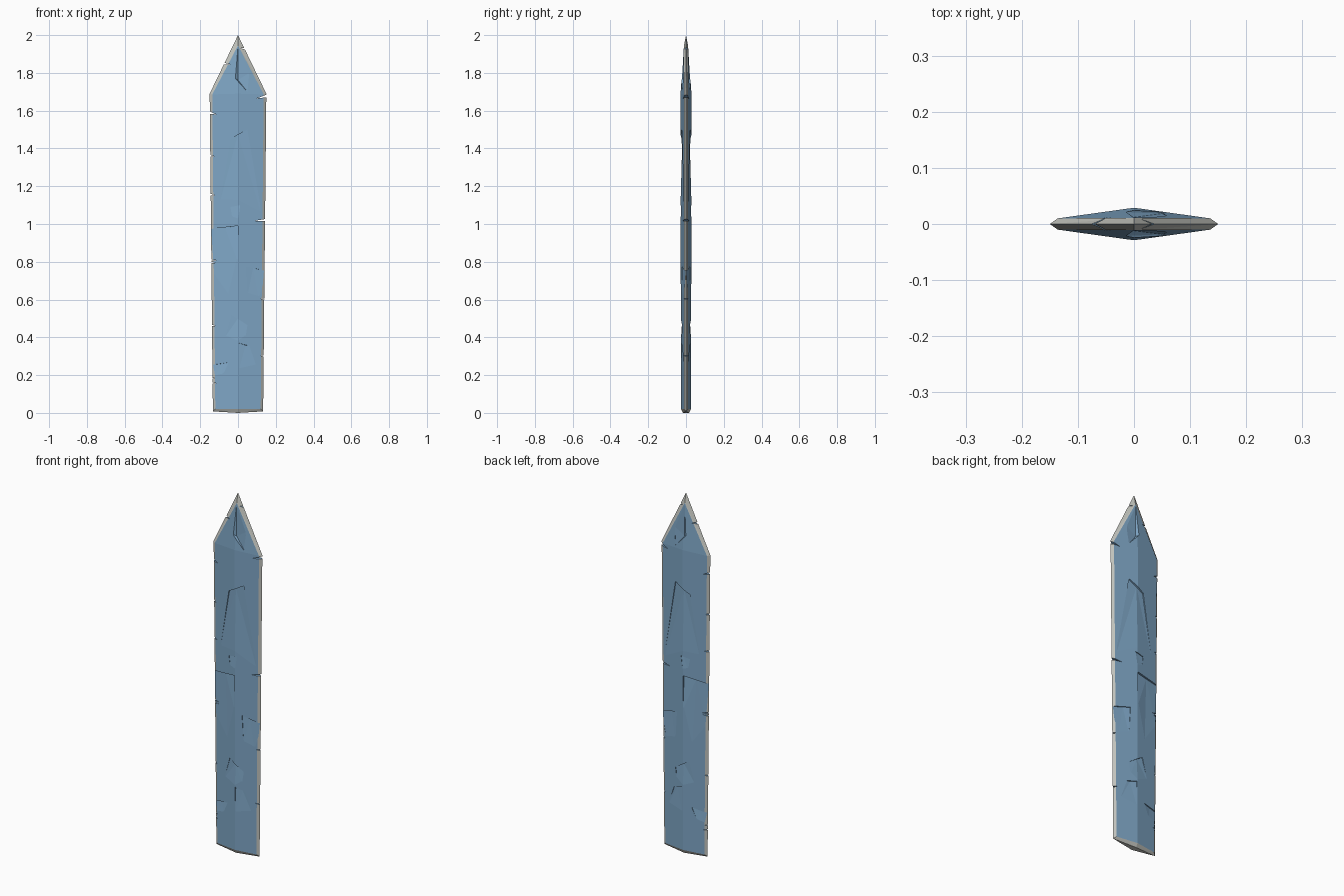
import bpy, bmesh

if "Cube" in bpy.data.objects:
    bpy.data.objects.remove(bpy.data.objects["Cube"])

def material(name, rgb):
    m = bpy.data.materials.new(name)
    m.diffuse_color = (*rgb, 1)
    m.use_nodes = True
    m.node_tree.nodes["Principled BSDF"].inputs["Base Color"].default_value = m.diffuse_color
    return m

BLUE = material("steel blue", (0.21, 0.38, 0.56))
GREY = material("pale edge grey", (0.55, 0.56, 0.52))

def make_object(name, bm, mats):
    bmesh.ops.recalc_face_normals(bm, faces=bm.faces)
    me = bpy.data.meshes.new(name)
    bm.to_mesh(me)
    bm.free()
    for m in mats:
        me.materials.append(m)
    ob = bpy.data.objects.new(name, me)
    bpy.context.collection.objects.link(ob)
    return ob

# Blade: flat diamond section with a sharpened rim
bm = bmesh.new()
V = lambda *p: bm.verts.new(p)
tip, r_sh, r_bot = V(0, 0, 2), V(.15, 0, 1.69), V(.133, 0, .008)
l_sh, l_bot = V(-.15, 0, 1.69), V(-.133, 0, .008)
base_mid = []
for s in (-1, 1):
    apex, ridge, foot = V(0, s*.011, 1.945), V(0, s*.029, 1.69), V(0, s*.027, .02)
    base = V(0, s*.016, 0)
    base_mid.append(base)
    for k, sh, bot in ((1, r_sh, r_bot), (-1, l_sh, l_bot)):
        i_sh, i_bot = V(k*.136, s*.01, 1.686), V(k*.12, s*.01, .02)
        for f in ((apex, ridge, i_sh), (ridge, i_sh, i_bot, foot)):
            bm.faces.new(f).material_index = 0
        for f in ((tip, sh, i_sh, apex), (sh, bot, i_bot, i_sh), (bot, base, foot, i_bot)):
            bm.faces.new(f).material_index = 1
bm.faces.new((r_bot, base_mid[0], l_bot, base_mid[1])).material_index = 1
bmesh.ops.triangulate(bm, faces=bm.faces)
blade = make_object("blade", bm, (BLUE, GREY))

# Height of the blade face above the middle plane
def surface(x, z):
    t = min(1, max(0, (z - 1.69) / .255))
    ridge = .027 + .002 * min(z, 1.69) / 1.69 - .018 * t
    half = (.12 + .016 * min(z, 1.69) / 1.69) * (1 - t) + .001
    return ridge - (ridge - .01) * min(1.3, abs(x) / half)

# Chipped facets: first point is the fan centre, then a ring of (x, z, depth)
F = -.0008
chips = [
    [(0, 1.475, .010), (-.04, 1.45, .006), (-.10, 1.10, F), (0, 1.10, F), (.13, 1.03, F), (.05, 1.50, .006)],
    [(0, 1.098, .006), (-.04, 1.09, .003), (-.03, 1.03, F), (0, 1.02, F), (.012, 1.10, .003)],
    [(-.07, .982, .009), (-.16, .972, .007), (-.14, .72, F), (-.05, .60, F), (-.001, .80, F), (-.001, .99, .011)],
    [(.08, .767, .007), (.04, .777, .004), (.05, .62, F), (.11, .60, F), (.15, .75, .006)],
    [(0, .50, .008), (-.035, .52, .004), (-.07, .40, F), (0, .37, F), (.04, .40, F), (.05, .465, .004)],
    [(.04, .358, .006), (.002, .37, .005), (.002, .22, F), (.10, .24, F), (.06, .355, .004)],
    [(-.09, .26, .006), (-.15, .252, .006), (-.12, .19, F), (-.08, .20, F), (-.05, .267, .003)],
    [(0, 1.762, .012), (-.014, 1.77, .0), (-.001, 1.94, F), (.06, 1.80, F), (.05, 1.70, .003)],
]
bm = bmesh.new()
for s in (-1, 1):
    for pts in chips:
        low = [bm.verts.new((x, s * (surface(x, z) - d), z)) for x, z, d in pts]
        top = [bm.verts.new((x, s * .06, z)) for x, z, d in pts]
        n = len(pts)
        for i in range(1, n):
            j = i + 1 if i + 1 < n else 1
            bm.faces.new((low[0], low[i], low[j]))
            bm.faces.new((top[0], top[i], top[j]))
            bm.faces.new((low[i], low[j], top[j], top[i]))
chip_cutter = make_object("chip_cutter", bm, (BLUE, GREY))

# Nicks in the rim: (outer x, outer z, inner x, inner z, height)
nicks = [(-.16, 1.592, -.115, 1.58, .014), (-.16, 1.362, -.125, 1.358, .012),
         (-.16, 1.155, -.118, 1.153, .012), (-.16, .812, -.108, .806, .010),
         (-.16, .795, -.112, .796, .008), (-.16, .465, -.117, .46, .012),
         (-.16, .186, -.118, .182, .010), (-.16, .162, -.112, .156, .010),
         (-.085, 1.85, -.04, 1.845, .012), (.16, 1.68, .10, 1.665, .014),
         (.16, 1.022, .085, 1.016, .012), (.16, .60, .118, .605, .010),
         (.16, .298, .112, .305, .012), (.05, 1.925, .012, 1.932, .010)]
bm = bmesh.new()
for xo, zo, xi, zi, h in nicks:
    rings = [[bm.verts.new(p) for p in ((xo, y, zo + h*.6), (xo, y, zo - h*.6), (xi, y, zi))]
             for y in (-.05, .05)]
    a, b = rings
    bm.faces.new(a)
    bm.faces.new(b)
    for i in range(3):
        bm.faces.new((a[i], a[(i+1) % 3], b[(i+1) % 3], b[i]))
nick_cutter = make_object("nick_cutter", bm, (BLUE, GREY))

# Cut the chips and nicks out of the blade
bpy.context.view_layer.objects.active = blade
for cutter in (chip_cutter, nick_cutter):
    cutter.hide_render = True
    mod = blade.modifiers.new(cutter.name, 'BOOLEAN')
    mod.operation, mod.solver, mod.object = 'DIFFERENCE', 'EXACT', cutter
    mod.use_self = True
    bpy.ops.object.modifier_apply(modifier=mod.name)
for cutter in (chip_cutter, nick_cutter):
    bpy.data.objects.remove(cutter)
